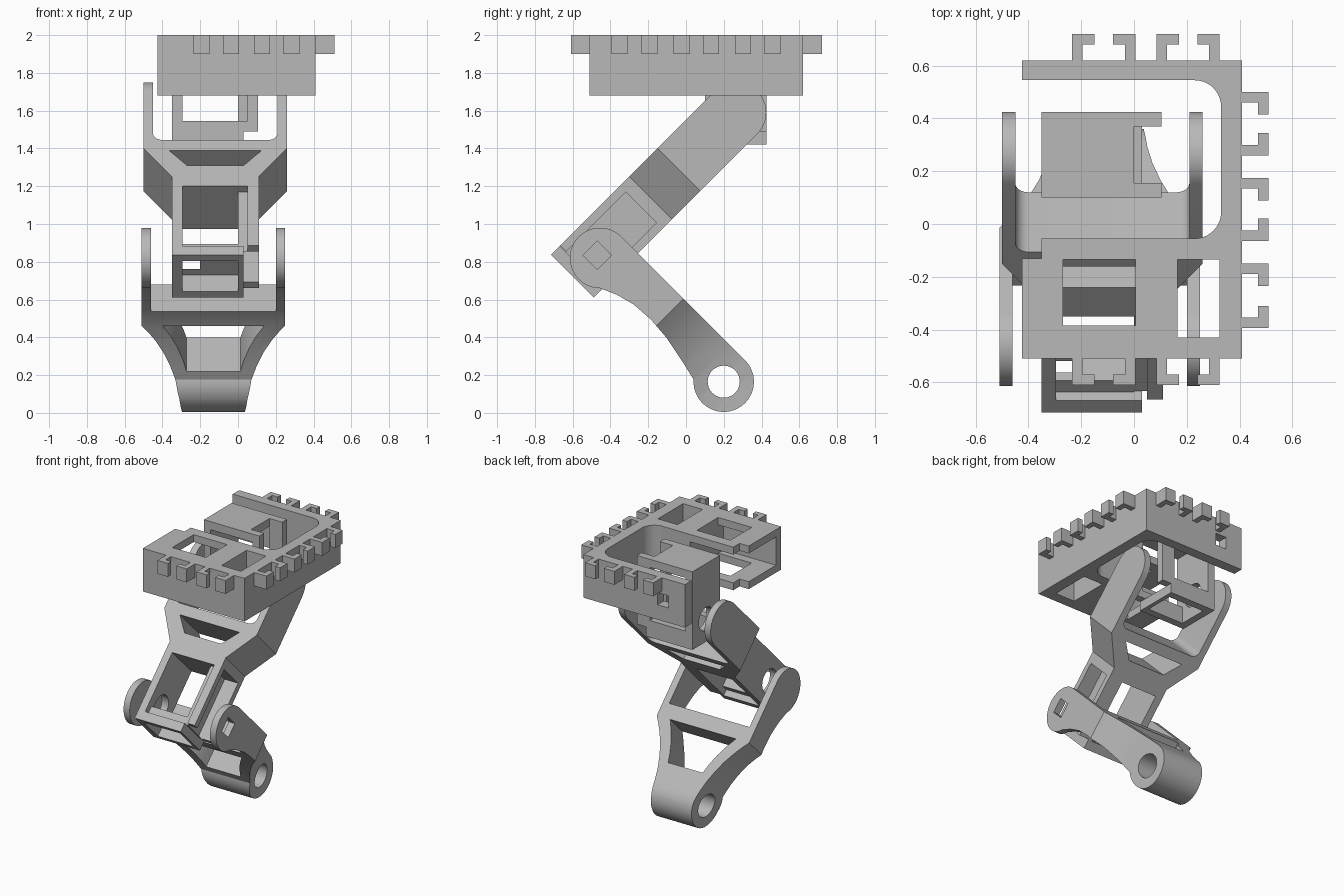
import bpy, bmesh, math
from mathutils import Matrix, Vector

if "Cube" in bpy.data.objects:
    bpy.data.objects.remove(bpy.data.objects["Cube"])

grey = bpy.data.materials.new("light_grey")
grey.use_nodes = True
grey.diffuse_color = (0.48, 0.48, 0.48, 1)
grey.node_tree.nodes["Principled BSDF"].inputs["Base Color"].default_value = (0.48, 0.48, 0.48, 1)

A = math.sqrt(0.5)


def frame(origin, along, normal):
    """Local axes: x, along the link (u), across the link (v)."""
    m = Matrix((Vector((1, 0, 0)), Vector(along), Vector(normal))).transposed().to_4x4()
    m.translation = origin
    return m


WORLD = Matrix.Identity(4)
UPPER = frame((0, 0.265, 1.59), (0, -A, -A), (0, -A, A))
LOWER = frame((0, -0.455, 0.82), (0, A, -A), (0, A, A))


def prism(name, pts, lo, hi, fr, along_x=False):
    """Extrude a profile along v, or a (u, v) profile along x."""
    bm = bmesh.new()
    rings = []
    for h in (lo, hi):
        co = [(h, a, b) if along_x else (a, b, h) for a, b in pts]
        rings.append([bm.verts.new(fr @ Vector(c)) for c in co])
    bm.faces.new(rings[0])
    bm.faces.new(rings[1])
    n = len(pts)
    for i in range(n):
        j = (i + 1) % n
        bm.faces.new((rings[0][i], rings[0][j], rings[1][j], rings[1][i]))
    bmesh.ops.recalc_face_normals(bm, faces=bm.faces)
    me = bpy.data.meshes.new(name)
    bm.to_mesh(me)
    bm.free()
    me.materials.append(grey)
    ob = bpy.data.objects.new(name, me)
    bpy.context.collection.objects.link(ob)
    return ob


def box(name, x0, x1, u0, u1, v0, v1, fr=WORLD):
    return prism(name, [(x0, u0), (x1, u0), (x1, u1), (x0, u1)], v0, v1, fr)


def arc(cx, cy, r, a0, a1, n=16):
    return [(cx + r * math.cos(math.radians(a0 + (a1 - a0) * i / n)),
             cy + r * math.sin(math.radians(a0 + (a1 - a0) * i / n))) for i in range(n + 1)]


def mirrored(half, c):
    """Close a half outline about the line x = c."""
    return [(c + x, u) for x, u in half] + [(c - x, u) for x, u in reversed(half)]


def combine(ob, tool, op='DIFFERENCE'):
    mod = ob.modifiers.new("cut", 'BOOLEAN')
    mod.operation, mod.solver, mod.object = op, 'EXACT', tool
    bpy.context.view_layer.objects.active = ob
    bpy.ops.object.modifier_apply(modifier=mod.name)
    bpy.data.objects.remove(tool)


def cut_boxes(ob, fr, boxes):
    for b in boxes:
        combine(ob, box("cutter", *b, fr))


def finish(ob):
    bpy.ops.object.select_all(action='DESELECT')
    ob.select_set(True)
    bpy.context.view_layer.objects.active = ob
    bpy.ops.object.shade_smooth_by_angle(angle=math.radians(30))


# Upper frame: C-shaped plate with a motor bay in the front
plan = [(-.425, -.51), (.41, -.51), (.41, .62), (-.425, .62), (-.425, .545)]
plan += arc(.23, .445, .1, 90, 0, 10) + arc(.23, .045, .1, 0, -90, 10)
plan += [(-.35, -.055), (-.35, -.13), (-.425, -.13)]
body = prism("upper_frame", plan, 1.68, 2.0, WORLD)
cut_boxes(body, WORLD, [
    (-.27, .005, -.385, -.135, 1.6, 2.1),      # bay window
    (.165, .325, -.43, -.135, 1.6, 2.1),       # side window
    (-.36, .005, -.45, .0, 1.735, 1.945),      # bay interior, open at the back
    (-.5, -.3, -.45, -.13, 1.735, 1.945),      # bay end
    (-.29, -.2, .5, .7, 1.79, 1.88),           # axle hole
])
finish(body)

# Hooks around the edge: each one starts at s, its stem on one side
W, T, D = .085, .04, .1


def hook(name, s, stem_first, place):
    a, b = (s, s + T) if stem_first else (s + W - T, s + W)
    c = s + W if stem_first else s
    if stem_first:
        pts = [(a, -.01), (b, -.01), (b, D - T), (c, D - T), (c, D), (a, D)]
    else:
        pts = [(b, -.01), (a, -.01), (a, D - T), (c, D - T), (c, D), (b, D)]
    prism(name, [place(p, q) for p, q in pts], 1.9, 2.0, WORLD)


for i, s in enumerate((-.235, -.08, .085, .24)):
    hook(f"back_hook_{i + 1}", s, i % 2 == 0, lambda p, q: (p, .62 + q))
    hook(f"front_hook_{i + 1}", s, i % 2 == 0, lambda p, q: (p, -.51 - q))
for i, s in enumerate((-.395, -.235, -.065, .09, .26, .415)):
    hook(f"left_hook_{i + 1}", s, i % 2 == 0, lambda p, q: (.41 + q, p))

# Hip motor holder hanging inside the frame
hip = box("hip_motor_holder", -.35, .105, .10, .425, 1.42, 2.0)
cut_boxes(hip, WORLD, [
    (-.295, -.0, .0, .5, 1.545, 1.94),         # motor opening
    (.0, .05, .0, .37, 1.545, 1.94),
    (.0, .2, .155, .37, 1.49, 2.1),            # side slot
    (-.295, -.0, .155, .37, 1.3, 1.6),         # end window
    (.03, .2, .0, .5, 1.3, 1.49),              # corner step
])
combine(hip, prism("cutter", arc(.265, 1.59, .085, 0, 345, 23), -.4, -.2, WORLD, True))
finish(hip)

# Upper link: fork above, motor holder below
half = [(.33, -.3), (.38, -.3), (.38, .428), (.23, .64), (.23, 1.225)]
fork = arc(.28, .315, .05, 90, 0, 8)
upper = prism("upper_link", mirrored(fork + half, -.12), -.16, .16, UPPER)
side = arc(0, 0, .16, 90, 270, 24) + [(1.4, -.16), (1.4, .16)]
combine(upper, prism("cutter", side, -1, 1, UPPER, True), 'INTERSECT')
combine(upper, prism("cutter", mirrored([(.245, .443), (.15, .556)], -.12), -.3, .3, UPPER))
cut_boxes(upper, UPPER, [
    (-.295, .0, .711, 1.16, -.3, .3),          # motor opening
    (-.1, .05, .711, 1.16, -.115, .3),
    (.0, .2, .711, 1.155, -.115, .115),        # side window
    (-.295, .0, 1.1, 1.3, -.115, .115),        # end window
    (.03, .2, 1.155, 1.3, -.3, .3),            # corner step
])
combine(upper, prism("cutter", arc(1.053, 0, .085, 0, 345, 23), -.4, -.2, UPPER, True))
finish(upper)

# Lower link: fork above, tapering curved legs into a round foot
half = [(.33, .358), (.33, -.3), (.38, -.3), (.38, .464), (.345, .51), (.305, .57), (.265, .64),
        (.23, .72), (.2, .81), (.18, .9), (.168, 1.0), (.165, 1.1)]
lower = prism("lower_link", mirrored(half, -.13), -.2, .2, LOWER)
side = arc(0, 0, .16, 90, 315, 28)
side += [(.2, -.075), (.3, -.048), (.42, -.04), (.55, -.05), (.7, -.08)]
side += arc(.926, 0, .16, -139, 90, 28)
combine(lower, prism("cutter", side, -1, 1, LOWER, True), 'INTERSECT')
opening = [(.27, .464), (.23, .53), (.19, .61), (.16, .69), (.142, .757)]
combine(lower, prism("cutter", mirrored(opening, -.13), -.3, .3, LOWER))
combine(lower, prism("cutter", arc(.926, 0, .085, 0, 345, 31), -1, 1, LOWER, True))
cut_boxes(lower, LOWER, [(.1, .4, -.074, .032, -.053, .053)])   # square axle hole
finish(lower)
